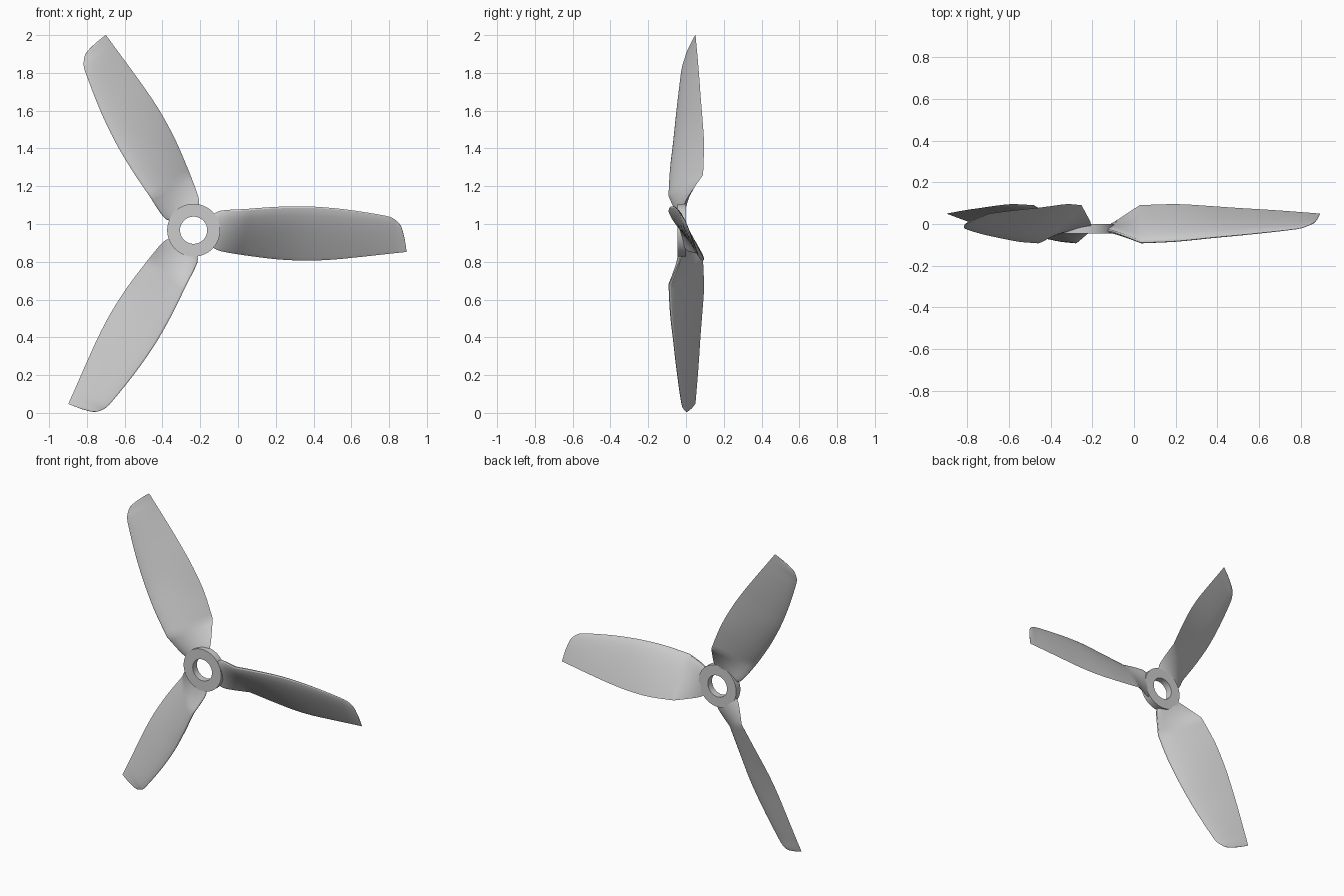
import bpy, bmesh, math
from mathutils import Vector

if "Cube" in bpy.data.objects:
    bpy.data.objects.remove(bpy.data.objects["Cube"])

HUB = Vector((-0.235, 0, 0.967))

# Blade stations: leading edge (r, t, y), trailing edge (r, t, y), thickness
STATIONS = [
    ((.095, .072, -.030), (.095, -.085, -.012), .026),
    ((.140, .103, -.040), (.140, -.110, .010), .034),
    ((.270, .112, -.090), (.262, -.132, .090), .040),
    ((.440, .124, -.082), (.440, -.154, .095), .038),
    ((.600, .126, -.066), (.600, -.161, .086), .034),
    ((.730, .118, -.054), (.730, -.156, .077), .030),
    ((.850, .104, -.042), (.850, -.145, .070), .026),
    ((.970, .085, -.029), (.970, -.132, .062), .021),
    ((1.035, .072, -.020), (1.05, -.123, .056), .016),
    ((1.070, .053, -.008), (1.09, -.119, .053), .012),
    ((1.098, .022, .004), (1.115, -.116, .051), .008),
    ((1.117, -.042, .026), (1.128, -.114, .049), .003),
]
N = 12
SUB = 4


def catmull(a, b, c, d, u):
    return 0.5 * (2 * b + (c - a) * u + (2 * a - 5 * b + 4 * c - d) * u * u
                  + (3 * b - a - 3 * c + d) * u ** 3)


def refine(st):
    """Smooth extra stations along the outer blade."""
    flat = [[*a, *b, th] for a, b, th in st]
    out = []
    for i in range(len(flat) - 1):
        p0, p3 = flat[max(i - 1, 0)], flat[min(i + 2, len(flat) - 1)]
        for k in range(SUB):
            out.append([catmull(*v, k / SUB) for v in zip(p0, flat[i], flat[i + 1], p3)])
    return out + [flat[-1]]


def thickness(s):
    """Half thickness of an aerofoil with a blunt nose and thin tail."""
    return 5 * (.2969 * math.sqrt(s) - .126 * s - .3516 * s ** 2
                + .2843 * s ** 3 - .1015 * s ** 4)


def section(row):
    le, te, th = Vector(row[:3]), Vector(row[3:6]), row[6]
    chord = te - le
    normal = chord.cross(Vector((1, 0, 0))).normalized()
    pts = []
    for side, order in ((1, range(N + 1)), (-1, range(N - 1, 0, -1))):
        for i in order:
            s = (1 - math.cos(math.pi * i / N)) / 2
            pts.append(le + chord * s + normal * side * th * thickness(s))
    return pts


def finish(bm, name, angle):
    bmesh.ops.recalc_face_normals(bm, faces=bm.faces)
    mesh = bpy.data.meshes.new(name)
    bm.to_mesh(mesh)
    bm.free()
    ob = bpy.data.objects.new(name, mesh)
    bpy.context.collection.objects.link(ob)
    bpy.ops.object.select_all(action='DESELECT')
    ob.select_set(True)
    bpy.context.view_layer.objects.active = ob
    bpy.ops.object.shade_smooth_by_angle(angle=math.radians(angle))
    return ob


def bridge(bm, rings):
    for a, b in zip(rings, rings[1:]):
        for i in range(len(a)):
            j = (i + 1) % len(a)
            bm.faces.new((a[i], a[j], b[j], b[i]))


# Three twisted blades around the hub, creased where root meets blade
rows = refine(STATIONS[:3])[:-1] + refine(STATIONS[2:])
for n in range(3):
    ang = math.radians(120 * n)
    c, s = math.cos(ang), math.sin(ang)
    bm = bmesh.new()
    rings = []
    for row in rows:
        rings.append([bm.verts.new(HUB + Vector((p.x * c - p.y * s, p.z, p.x * s + p.y * c)))
                      for p in section(row)])
    bridge(bm, rings)
    bm.faces.new(rings[0])
    bm.faces.new(rings[-1])
    finish(bm, f"blade_{n + 1}", 25)

# Ring hub with a through hole
bm = bmesh.new()
profile = [(.072, -.045), (.14, -.045), (.14, 0), (.072, 0), (.072, -.045)]
SEG = 64
rings = []
for r, y in profile[:4]:
    rings.append([bm.verts.new(HUB + Vector((r * math.cos(2 * math.pi * i / SEG), y,
                                             r * math.sin(2 * math.pi * i / SEG))))
                  for i in range(SEG)])
bridge(bm, rings + rings[:1])
finish(bm, "hub_ring", 30)
